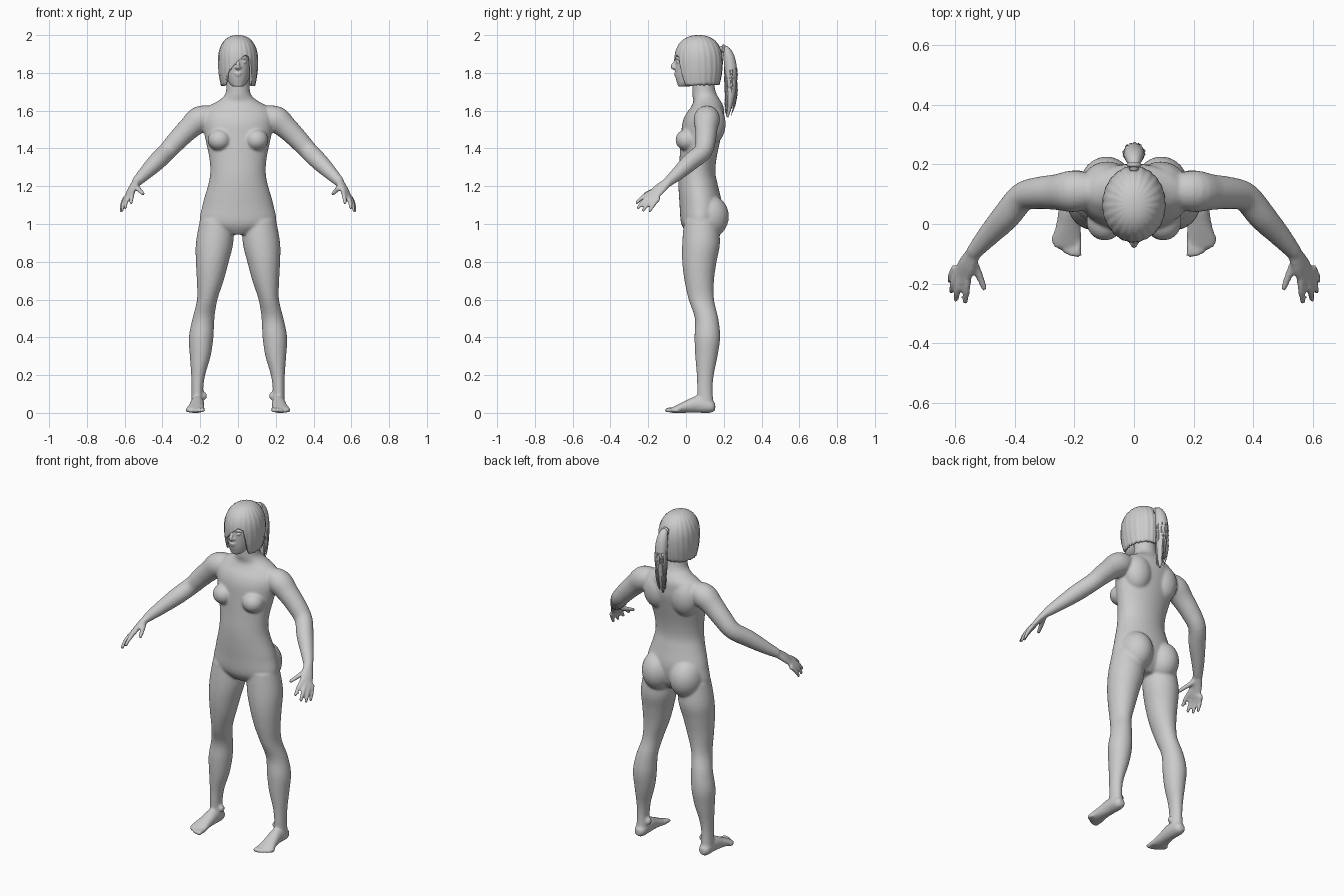
import bpy, bmesh, math, random
from mathutils import Vector

random.seed(4)
if "Cube" in bpy.data.objects:
    bpy.data.objects.remove(bpy.data.objects["Cube"])

grey = bpy.data.materials.new("plain_grey")
grey.use_nodes = True
grey.diffuse_color = (0.6, 0.6, 0.6, 1)
grey.node_tree.nodes["Principled BSDF"].inputs["Base Color"].default_value = (0.6, 0.6, 0.6, 1)

X, Y, Z = Vector((1, 0, 0)), Vector((0, 1, 0)), Vector((0, 0, 1))


def spline(rows, steps=4):
    """Smooth rows of numbers with a Catmull-Rom curve."""
    out = []
    for i in range(len(rows) - 1):
        a, b, c, d = (rows[max(0, min(len(rows) - 1, i + k))] for k in (-1, 0, 1, 2))
        for s in range(steps):
            t = s / steps
            out.append([q + 0.5 * t * (r - p + t * (2*p - 5*q + 4*r - s2 + t * (3*(q - r) + s2 - p)))
                        for p, q, r, s2 in zip(a, b, c, d)])
    return out + [list(rows[-1])]


def loft(bm, rows, u=None, v=None, side=1, n=24):
    """Closed tube through rows of (x, y, z, radius_u, radius_v)."""
    rows = spline(rows)
    pts = [Vector(r[:3]) for r in rows]
    rings = []
    for i, r in enumerate(rows):
        uu, vv = u, v
        if v is None:
            tan = (pts[min(i + 1, len(pts) - 1)] - pts[max(i - 1, 0)]).normalized()
            vv = tan.cross(u or Z).normalized()
            uu = vv.cross(tan)
        ring = []
        for k in range(n):
            a = math.tau * k / n
            p = pts[i] + uu * (max(r[3], 0.002) * math.cos(a)) + vv * (max(r[4], 0.002) * math.sin(a))
            ring.append(bm.verts.new((p.x * side, p.y, p.z)))
        rings.append(ring)
    for a, b in zip(rings, rings[1:]):
        for k in range(n):
            bm.faces.new((a[k], a[(k + 1) % n], b[(k + 1) % n], b[k]))
    bm.faces.new(rings[0][::-1])
    bm.faces.new(rings[-1])


def tube(bm, points, radii, side=1, n=12):
    loft(bm, [(*p, r, r) for p, r in zip(points, radii)], side=side, n=n)


def ball(bm, centre, size, side=1):
    made = bmesh.ops.create_uvsphere(bm, u_segments=24, v_segments=16, radius=1)["verts"]
    for w in made:
        w.co = Vector((side * (centre[0] + w.co.x * size[0]),
                       centre[1] + w.co.y * size[1], centre[2] + w.co.z * size[2]))


def finish(bm, name, voxel=0, smooth=0, solid=0):
    bmesh.ops.recalc_face_normals(bm, faces=bm.faces)
    me = bpy.data.meshes.new(name)
    bm.to_mesh(me)
    bm.free()
    ob = bpy.data.objects.new(name, me)
    bpy.context.collection.objects.link(ob)
    if voxel:
        m = ob.modifiers.new("blend", 'REMESH')
        m.mode, m.voxel_size = 'VOXEL', voxel
        m = ob.modifiers.new("soften", 'SMOOTH')
        m.factor, m.iterations = 0.5, smooth
    if solid:
        m = ob.modifiers.new("thickness", 'SOLIDIFY')
        m.thickness, m.offset = solid, -1
    new = bpy.data.meshes.new_from_object(ob.evaluated_get(bpy.context.evaluated_depsgraph_get()))
    ob.modifiers.clear()
    ob.data = new
    new.materials.clear()
    new.materials.append(grey)
    new.polygons.foreach_set("use_smooth", [True] * len(new.polygons))
    return ob


# Torso and neck
bm = bmesh.new()
torso = [(.945, .07, .07, .06), (1.0, .075, .195, .1), (1.1, .078, .188, .112), (1.2, .065, .16, .105),
         (1.27, .058, .147, .098), (1.35, .064, .152, .098), (1.45, .078, .173, .105),
         (1.53, .09, .188, .11), (1.58, .1, .185, .102), (1.62, .113, .16, .086),
         (1.65, .112, .108, .073), (1.68, .1, .072, .066), (1.72, .093, .062, .06), (1.8, .088, .06, .058)]
loft(bm, [(0, cy, z, rx, ry) for z, cy, rx, ry in torso], X, Y, n=40)

leg = [(1.02, .112, .08, .09, .09), (.9, .124, .08, .099, .1), (.8, .136, .071, .087, .091),
       (.7, .147, .07, .071, .078), (.6, .163, .081, .054, .067), (.5, .183, .109, .058, .062),
       (.4, .195, .113, .065, .068), (.3, .2, .108, .055, .059), (.2, .211, .102, .037, .045),
       (.12, .215, .1, .031, .041), (.03, .215, .105, .034, .043)]
foot = [(.155, .215, .032, .018, .018), (.13, .215, .036, .034, .036), (.06, .215, .045, .037, .045),
        (0, .22, .033, .041, .033), (-.05, .225, .02, .05, .021), (-.078, .226, .014, .045, .013)]
arm = [(.13, .112, 1.57, .055), (.2, .11, 1.555, .07), (.26, .107, 1.505, .06), (.32, .104, 1.445, .054),
       (.375, .09, 1.385, .049), (.43, .025, 1.33, .047), (.49, -.04, 1.27, .037), (.54, -.098, 1.22, .026)]
palm = [(.535, -.092, 1.225, .025, .023), (.56, -.138, 1.187, .036, .018), (.58, -.178, 1.148, .04, .012)]
fingers = [((.558, -.175, 1.172), (.562, -.225, 1.145), (.566, -.265, 1.108)),
           ((.574, -.172, 1.156), (.59, -.22, 1.125), (.598, -.258, 1.08)),
           ((.588, -.16, 1.145), (.606, -.2, 1.11), (.614, -.23, 1.067)),
           ((.598, -.143, 1.138), (.613, -.17, 1.105), (.62, -.195, 1.063)),
           ((.545, -.115, 1.205), (.52, -.17, 1.178), (.5, -.222, 1.158))]
across = Vector((.035, .038, -.025)).normalized()

for s in (1, -1):
    # Legs and feet
    loft(bm, [(cx, cy, z, rx, ry) for z, cx, cy, rx, ry in leg], X, Y, s, 32)
    loft(bm, [(cx, y, cz, rx, rz) for y, cx, cz, rx, rz in foot], X, Z, s)
    ball(bm, (.178, .1, .09), (.014, .02, .02), s)
    for k in range(5):
        x, tip, r = .188 + .02 * k, -.112 + .003 * k * k, .014 - .001 * k
        tube(bm, [(x, -.05, .018), (x, tip + .025, r + .002), (x, tip + .006, r), (x, tip, r)],
             [r, r * .9, r * .95, r * .4], s)
    # Chest, seat and shoulder blades
    ball(bm, (.098, .008, 1.445), (.062, .064, .058), s)
    ball(bm, (.092, .122, 1.04), (.093, .105, .115), s)
    ball(bm, (.09, .135, 1.53), (.085, .075, .11), s)
    # Arms and hands
    tube(bm, [p[:3] for p in arm], [p[3] for p in arm], s, 24)
    loft(bm, palm, across, None, s)
    for k, f in enumerate(fingers):
        r = .0135 if k == 4 else .0125 - .0008 * (k == 3)
        tube(bm, f, [r + .002, r, r * .75], s)
finish(bm, "body", .007, 7)

# Head and face
bm = bmesh.new()
skull = [(1.728, -.012, .028, .03), (1.745, .005, .046, .052), (1.78, .034, .062, .09), (1.83, .055, .074, .113),
         (1.88, .062, .08, .116), (1.94, .066, .074, .105), (1.975, .066, .045, .065)]
loft(bm, [(0, cy, z, rx, ry) for z, cy, rx, ry in skull], X, Y, n=36)
ball(bm, (0, -.02, 1.75), (.026, .028, .018))
tube(bm, [(0, -.048, 1.875), (0, -.062, 1.85), (0, -.07, 1.832), (0, -.056, 1.822)], [.007, .009, .012, .009])
ball(bm, (0, -.053, 1.797), (.021, .011, .006))
ball(bm, (0, -.05, 1.786), (.018, .011, .006))
for s in (1, -1):
    ball(bm, (.011, -.057, 1.828), (.009, .01, .007), s)
    ball(bm, (.031, -.04, 1.858), (.014, .012, .008), s)
    tube(bm, [(.01, -.052, 1.873), (.03, -.049, 1.879), (.05, -.034, 1.872)], [.005, .006, .004], s)
finish(bm, "head", .004, 3)

# Bobbed hair with a side-swept fringe
hem = [(-180, 1.74), (-60, 1.732), (-46, 1.735), (-36, 1.78), (-26, 1.815), (6, 1.872),
       (22, 1.895), (36, 1.88), (44, 1.8), (52, 1.732), (180, 1.74)]


def hem_height(a):
    for (a0, z0), (a1, z1) in zip(hem, hem[1:]):
        if a <= a1:
            return z0 + (z1 - z0) * (a - a0) / (a1 - a0)
    return hem[-1][1]


bm = bmesh.new()
cols, rows = 180, 28
crown = bm.verts.new((0, .066, 2.0))
grid = []
for i in range(cols):
    deg = -180 + 360 * i / cols
    a, low, column = math.radians(deg), hem_height(deg), []
    low += random.uniform(-.004, .004)
    for j in range(1, rows + 1):
        z = 2.0 - (2.0 - low) * (j / rows) ** 1.7
        if z > 1.86:
            r = (1 - ((z - 1.86) / .14) ** 2.3) ** (1 / 2.3)
        else:
            r = 1 - .13 * ((1.86 - z) / .12) ** 2
        r *= 1 + .008 * math.sin(23 * a + 9 * z) + random.uniform(-.004, .004)
        column.append(bm.verts.new((.106 * r * math.sin(a), .066 - .128 * r * math.cos(a), z)))
    grid.append(column)
for i in range(cols):
    p, q = grid[i], grid[(i + 1) % cols]
    bm.faces.new((crown, p[0], q[0]))
    for j in range(rows - 1):
        bm.faces.new((p[j], p[j + 1], q[j + 1], q[j]))
finish(bm, "hair", solid=.012)

# Ponytail with loose strands and its tie
bm = bmesh.new()
tail = [(0, .18, 1.925, .014, .014), (0, .208, 1.925, .022, .02), (0, .228, 1.88, .033, .03),
        (0, .238, 1.8, .036, .033), (0, .235, 1.7, .03, .027), (0, .226, 1.62, .018, .017), (0, .22, 1.565, .004, .004)]
loft(bm, tail, X, n=20)
for k in range(26):
    a, drop = random.uniform(0, math.tau), random.uniform(0, .2)
    cx, cy = math.cos(a), math.sin(a)
    tube(bm, [(.018 * cx, .222 + .016 * cy, 1.9 - drop * .3), (.034 * cx, .238 + .031 * cy, 1.82 - drop * .5),
              (.027 * cx, .235 + .026 * cy, 1.74 - drop * .6), (.017 * cx, .226 + .02 * cy, 1.69 - drop * .6)],
             [.003, .005, .004, .001], n=6)
finish(bm, "ponytail")

bm = bmesh.new()
loft(bm, [(0, .19, 1.925, .018, .018), (0, .197, 1.927, .025, .025), (0, .206, 1.925, .02, .02)], X, Z)
finish(bm, "hair_tie")
